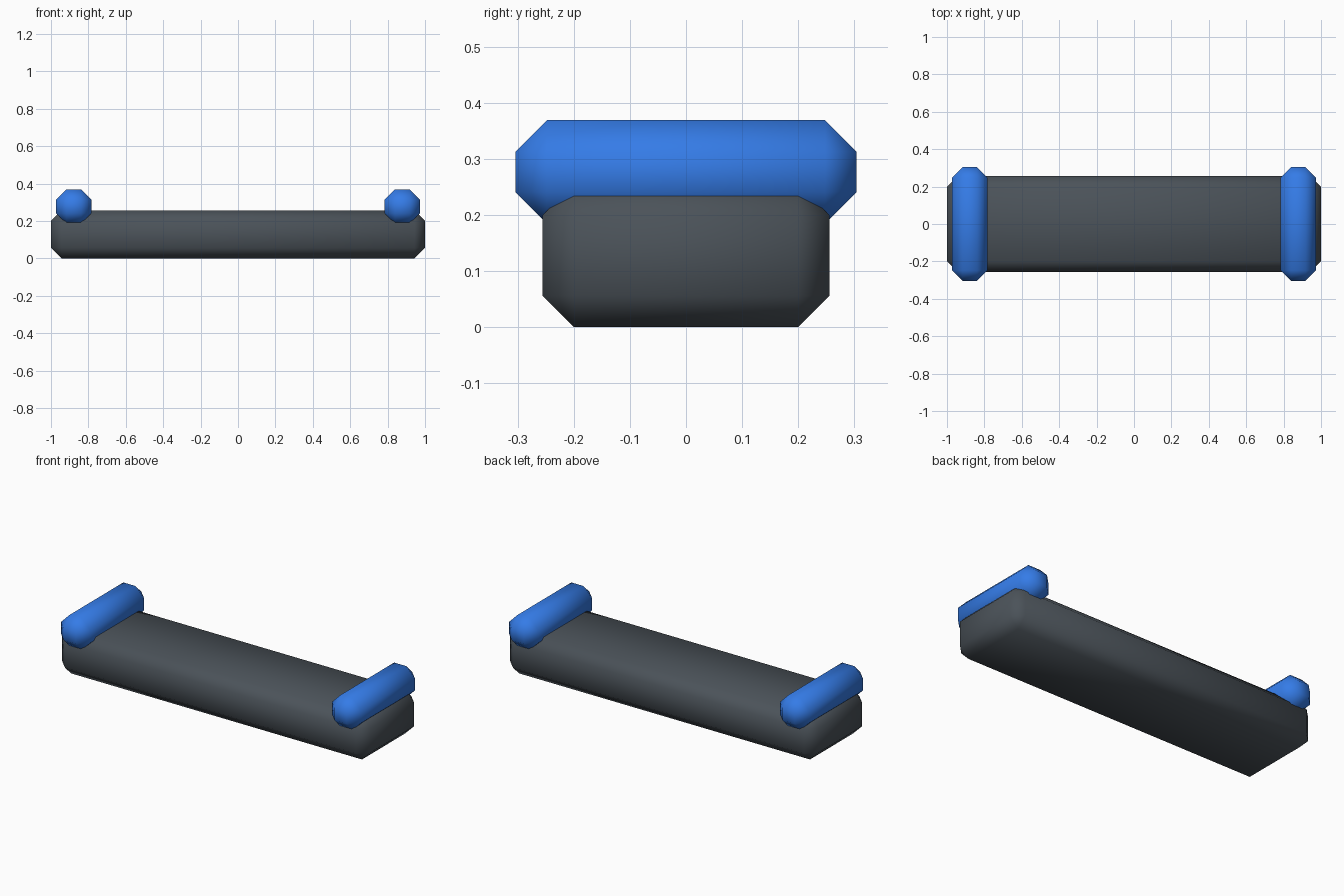
import bpy, bmesh

if "Cube" in bpy.data.objects:
    bpy.data.objects.remove(bpy.data.objects["Cube"])

BEVEL = 0.056


def chamfered_box(name, size, centre, material):
    """Box with single-segment chamfers on every edge, smooth shaded."""
    bm = bmesh.new()
    bmesh.ops.create_cube(bm, size=1.0)
    bmesh.ops.scale(bm, vec=size, verts=bm.verts)
    bmesh.ops.bevel(bm, geom=bm.edges[:], offset=BEVEL, offset_type='OFFSET',
                    segments=1, profile=0.5, affect='EDGES')
    bmesh.ops.recalc_face_normals(bm, faces=bm.faces[:])
    for face in bm.faces:
        face.smooth = True
    mesh = bpy.data.meshes.new(name)
    bm.to_mesh(mesh)
    bm.free()
    mesh.materials.append(material)
    obj = bpy.data.objects.new(name, mesh)
    obj.location = centre
    bpy.context.collection.objects.link(obj)
    return obj


def colour(name, rgb):
    mat = bpy.data.materials.new(name)
    mat.diffuse_color = (*rgb, 1.0)
    mat.use_nodes = True
    mat.node_tree.nodes["Principled BSDF"].inputs["Base Color"].default_value = mat.diffuse_color
    return mat


dark = colour("dark_grey", (0.07, 0.085, 0.10))
blue = colour("blue", (0.035, 0.2, 0.8))

# Long housing
chamfered_box("bar_housing", (2.0, 0.511, 0.256), (0, 0, 0.128), dark)

# Blue cross bars at both ends
for side, label in ((-1, "left"), (1, "right")):
    chamfered_box(f"{label}_cross_bar", (0.19, 0.608, 0.184),
                  (side * 0.878, 0, 0.277), blue)
